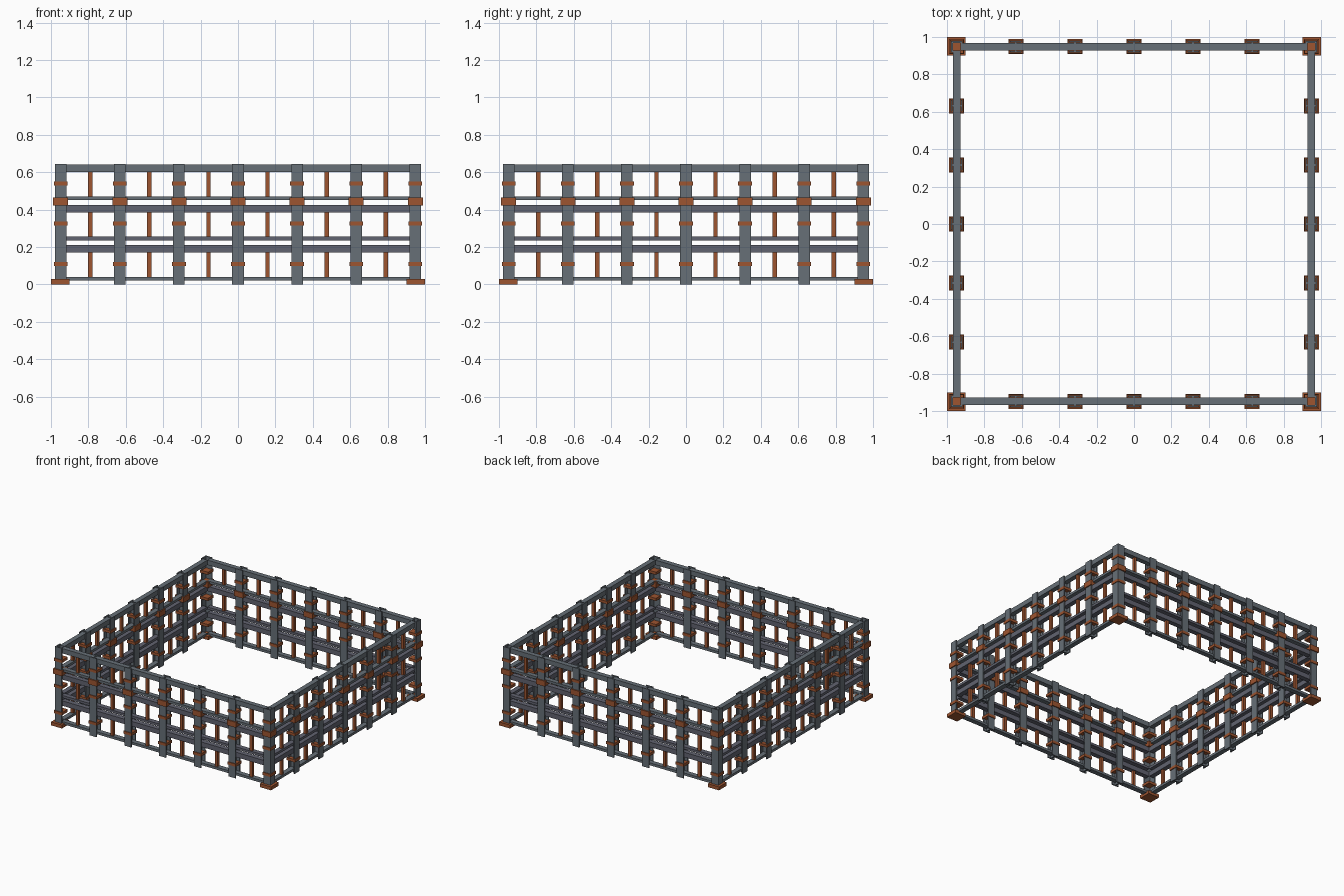
import bpy, math
from mathutils import Matrix

if "Cube" in bpy.data.objects:
    bpy.data.objects.remove(bpy.data.objects["Cube"])


def material(name, rgb):
    m = bpy.data.materials.new(name)
    m.diffuse_color = (*rgb, 1)
    m.use_nodes = True
    m.node_tree.nodes["Principled BSDF"].inputs["Base Color"].default_value = m.diffuse_color
    return m


STEEL = material("steel grey", (0.135, 0.16, 0.185))
DARK = material("violet steel", (0.12, 0.125, 0.16))
RUST = material("rust", (0.34, 0.09, 0.03))

R = 0.948                                   # wall centre line
POSTS = [-0.632, -0.316, 0, 0.316, 0.632]
PICKETS = [(i - 2.5) * 0.316 for i in range(6)]


def box(verts, faces, x, y, z):
    """Append a box given its x, y and z ranges."""
    n = len(verts)
    verts += [(a, b, c) for a in x for b in y for c in z]
    faces += [[n + i for i in f] for f in
              ((0, 1, 3, 2), (4, 6, 7, 5), (0, 4, 5, 1),
               (2, 3, 7, 6), (0, 2, 6, 4), (1, 5, 7, 3))]


def part(name, boxes, mat, turn):
    verts, faces = [], []
    for b in boxes:
        box(verts, faces, *b)
    me = bpy.data.meshes.new(name)
    me.from_pydata(verts, [], faces)
    me.transform(Matrix.Rotation(turn, 4, 'Z'))
    me.materials.append(mat)
    bpy.context.collection.objects.link(bpy.data.objects.new(name, me))


def block(x, y, w, d, z0, z1):
    return ((x - w / 2, x + w / 2), (y - d / 2, y + d / 2), (z0, z1))


def collars(x):
    """Three thin straps and one wide band around a post."""
    out = [block(x, -R, 0.074, 0.074, z - 0.011, z + 0.011)
           for z in (0.11, 0.325, 0.54)]
    return out + [block(x, -R, 0.08, 0.08, 0.422, 0.466)]


for side in range(4):
    turn = side * math.pi / 2

    # I-beam posts: two flanges and a web
    beams = []
    for x in POSTS:
        for s in (-1, 1):
            beams.append(block(x, -R + s * 0.0265, 0.062, 0.009, 0, 0.645))
        beams.append(block(x, -R, 0.01, 0.046, 0, 0.645))
    part("posts", beams, STEEL, turn)
    part("post_collars", [c for x in POSTS for c in collars(x)], RUST, turn)

    # Angle-section corner post with foot plate
    o = R + 0.031
    part("corner_post", [
        ((-o, -o + 0.062), (-o, -o + 0.01), (0.02, 0.645)),
        ((-o, -o + 0.01), (-o + 0.01, -o + 0.062), (0.02, 0.645))], STEEL, turn)
    part("corner_collars", collars(-R), RUST, turn)
    part("foot_plate", [block(-0.95, -0.95, 0.1, 0.1, 0, 0.028)], RUST, turn)

    # Horizontal rails
    length = 2 * R - 0.04
    part("main_rails", [block(0, -R, length, 0.04, a, b)
                        for a, b in ((0.60, 0.64), (0.02, 0.04),
                                     (0.45, 0.47))], STEEL, turn)
    part("middle_rails", [block(0, -R, length, 0.04, a, b)
                          for a, b in ((0.385, 0.425), (0.17, 0.21),
                                       (0.235, 0.255))], DARK, turn)

    # Thin vertical bars in each tier
    part("pickets", [block(x, -R, 0.023, 0.023, a, b) for x in PICKETS
                     for a, b in ((0.04, 0.17), (0.255, 0.385), (0.47, 0.60))],
         RUST, turn)
